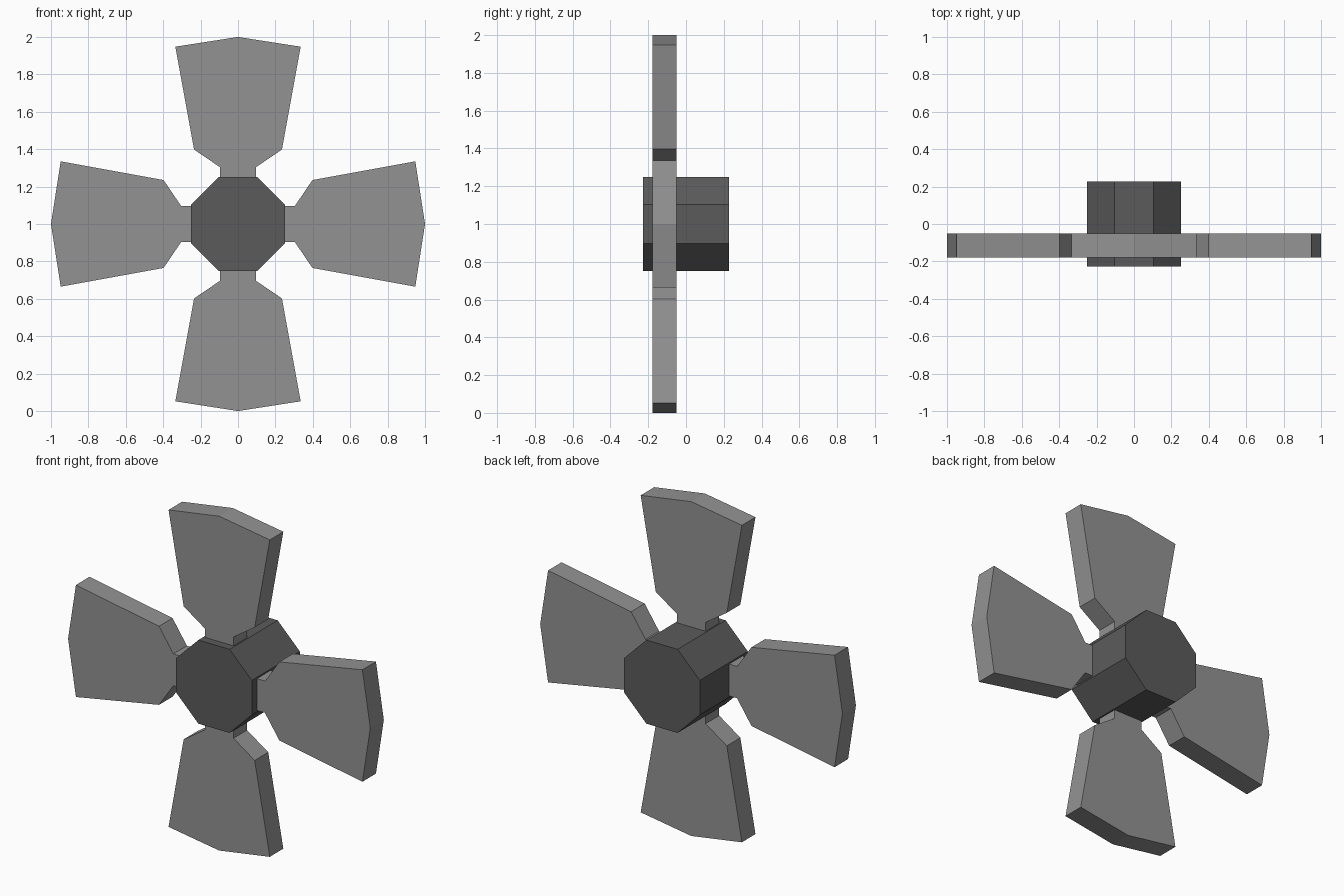
import bpy, bmesh, math
from mathutils import Matrix

if "Cube" in bpy.data.objects:
    bpy.data.objects.remove(bpy.data.objects["Cube"])


def material(name, value):
    mat = bpy.data.materials.new(name)
    mat.diffuse_color = (value, value, value, 1)
    mat.use_nodes = True
    mat.node_tree.nodes["Principled BSDF"].inputs["Base Color"].default_value = mat.diffuse_color
    return mat


def prism(name, profile, y0, y1, mat, turn=0):
    """Extrude an x-z outline from y0 to y1, turned about the hub axis."""
    bm = bmesh.new()
    face = bm.faces.new([bm.verts.new((x, y0, z)) for x, z in profile])
    ext = bmesh.ops.extrude_face_region(bm, geom=[face])
    for v in ext["geom"]:
        if isinstance(v, bmesh.types.BMVert):
            v.co.y = y1
    bmesh.ops.recalc_face_normals(bm, faces=bm.faces[:])
    bm.transform(Matrix.Translation((0, 0, 1)) @ Matrix.Rotation(turn, 4, 'Y'))
    mesh = bpy.data.meshes.new(name)
    bm.to_mesh(mesh)
    bm.free()
    mesh.materials.append(mat)
    obj = bpy.data.objects.new(name, mesh)
    bpy.context.collection.objects.link(obj)
    return obj


blade_grey = material("blade_grey", 0.29)
hub_grey = material("hub_dark_grey", 0.105)

# Eight-sided hub
r = 0.25 / math.cos(math.pi / 8)
octagon = [(r * math.cos(math.pi / 8 + i * math.pi / 4),
            r * math.sin(math.pi / 8 + i * math.pi / 4)) for i in range(8)]
prism("hub", octagon, -0.227, 0.227, hub_grey)

# Four flared blades with narrow necks and pointed tips
side = [(0.095, 0.24), (0.095, 0.303), (0.235, 0.398), (0.335, 0.948)]
outline = side + [(0, 1.0)] + [(-x, z) for x, z in reversed(side)]
for i in range(4):
    prism(f"blade_{i + 1}", outline, -0.178, -0.05, blade_grey, i * math.pi / 2)
